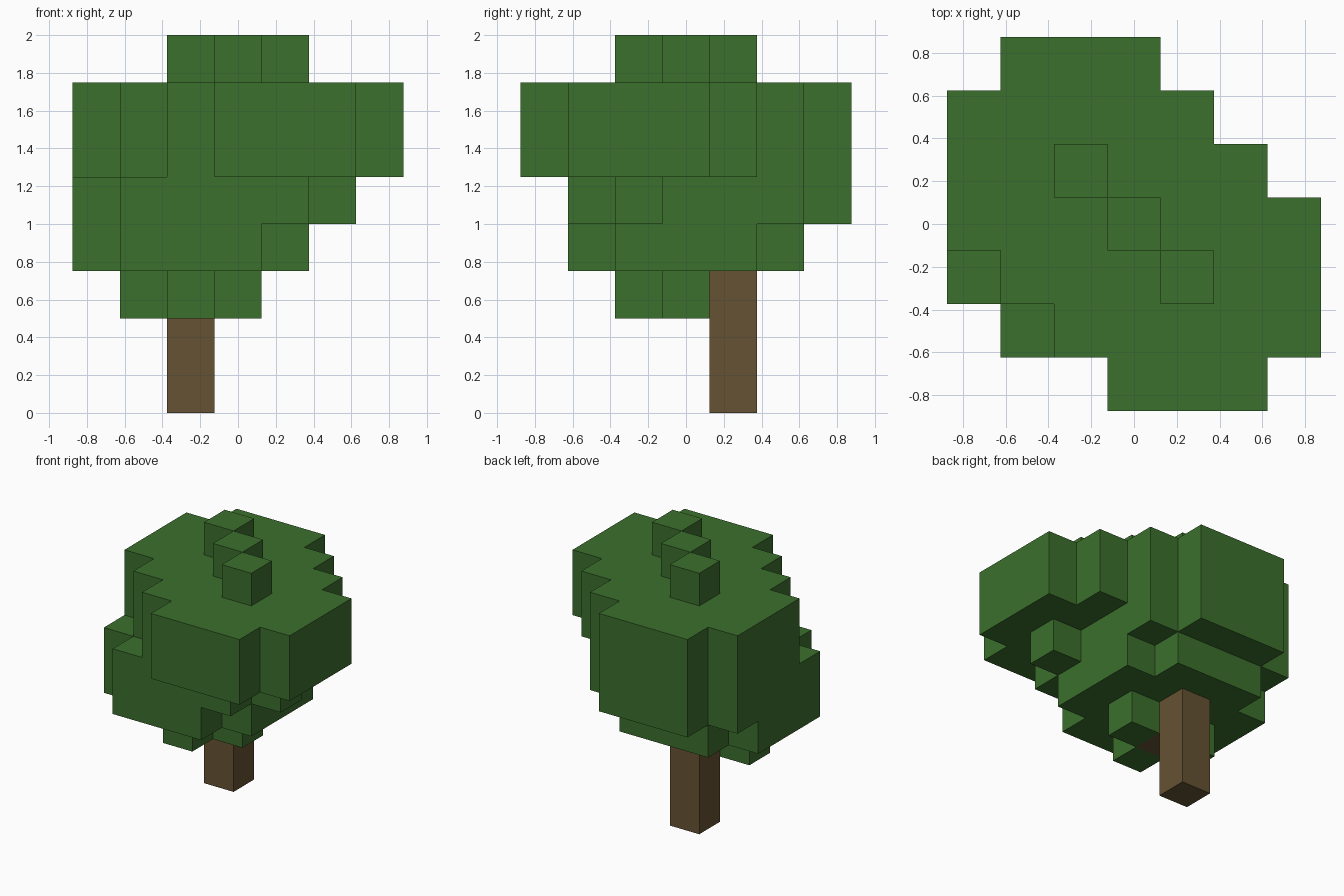
import bpy
import bmesh
from mathutils import Vector

cube = bpy.data.objects.get("Cube")
if cube:
    bpy.data.objects.remove(cube, do_unlink=True)

BLOCK = 0.25
HALF = 3.5 * BLOCK  # the crown is seven blocks wide and deep


def material(name, colour):
    mat = bpy.data.materials.new(name)
    mat.use_nodes = True
    mat.diffuse_color = colour
    bsdf = next(n for n in mat.node_tree.nodes if n.type == "BSDF_PRINCIPLED")
    bsdf.inputs["Base Color"].default_value = colour
    bsdf.inputs["Roughness"].default_value = 0.9
    return mat


def layer(level, first_row, spans):
    """One crown layer: each span is the first and last column of a row, front to back."""
    return {(col, row, level)
            for row, (start, end) in enumerate(spans, first_row)
            for col in range(start, end + 1)}


def block_object(name, cells, mat):
    """Closed outer shell of a set of grid blocks."""
    bm = bmesh.new()
    for cell in cells:
        for axis in range(3):
            for side in (0, 1):
                neighbour = list(cell)
                neighbour[axis] += 1 if side else -1
                if tuple(neighbour) in cells:
                    continue
                corners = []
                for a, b in ((0, 0), (1, 0), (1, 1), (0, 1)):
                    p = Vector(cell)
                    p[axis] += side
                    p[(axis + 1) % 3] += a
                    p[(axis + 2) % 3] += b
                    corners.append(bm.verts.new(p * BLOCK - Vector((HALF, HALF, 0))))
                bm.faces.new(corners if side else corners[::-1])
    bmesh.ops.remove_doubles(bm, verts=bm.verts, dist=0.001)
    mesh = bpy.data.meshes.new(name)
    bm.to_mesh(mesh)
    bm.free()
    mesh.materials.append(mat)
    obj = bpy.data.objects.new(name, mesh)
    bpy.context.collection.objects.link(obj)
    return obj


leaf_green = material("leaf green", (0.045, 0.162, 0.026, 1))
bark_brown = material("bark brown", (0.133, 0.084, 0.034, 1))

# Trunk: an upright post with one block stepping forward under the crown
trunk = {(2, 4, level) for level in range(3)} | {(2, 3, 2)}
block_object("trunk", trunk, bark_brown)

# Crown: small blocks around the fork, then widening layers
crown = {(2, 2, 2), (1, 3, 2), (3, 3, 2)}
crown |= layer(3, 1, [(1, 3), (0, 4), (0, 4), (0, 4), (1, 3)])
crown |= layer(4, 1, [(1, 4), (0, 5), (0, 4), (0, 4), (0, 4), (1, 3)])
for level in (5, 6):
    crown |= layer(level, 0, [(3, 5), (2, 6), (1, 6), (0, 6), (0, 5), (0, 4), (1, 3)])

# Diagonal row of blocks on top
crown |= {(2, 4, 7), (3, 3, 7), (4, 2, 7)}
block_object("crown", crown, leaf_green)
